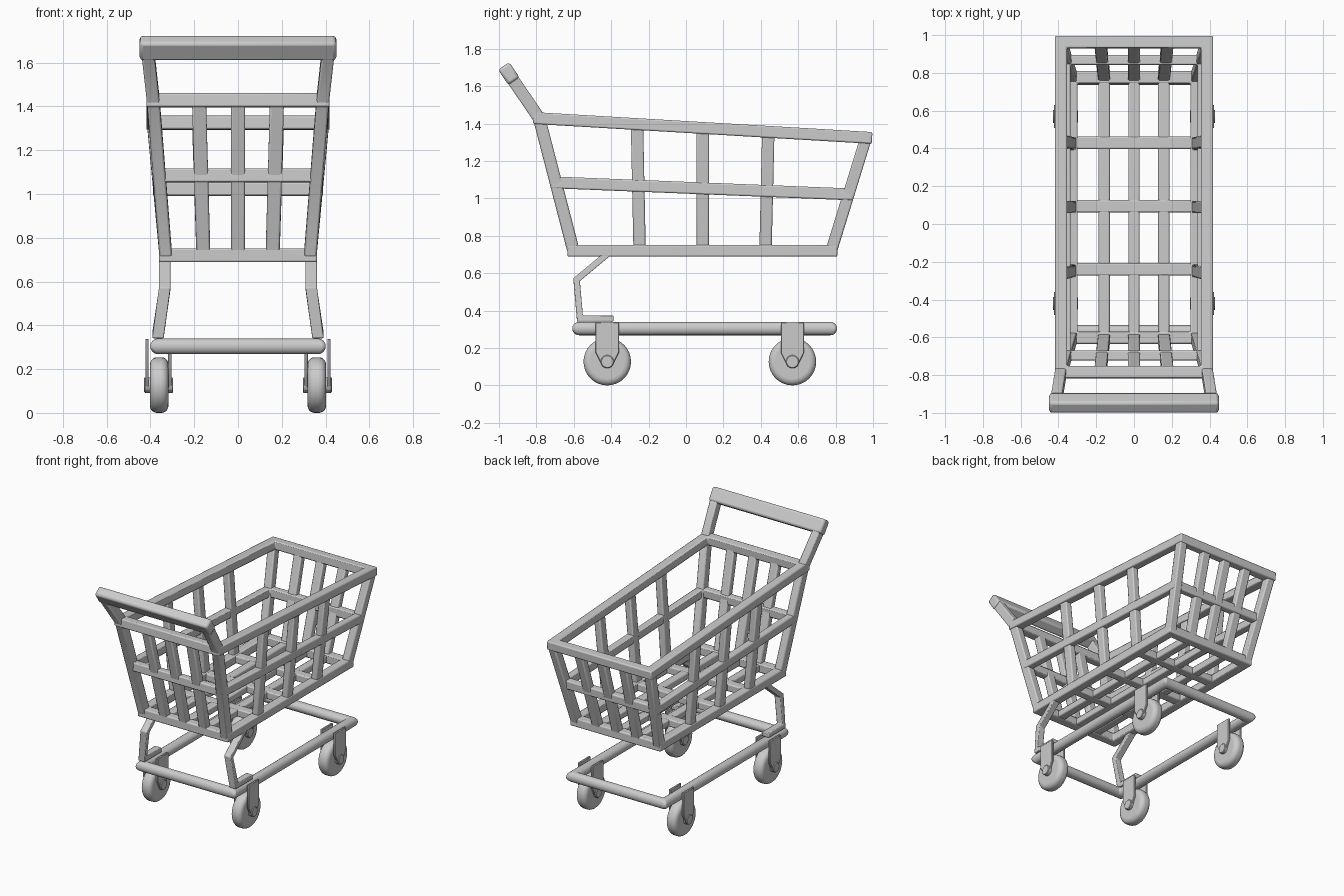
import bpy, bmesh, math
from mathutils import Vector, Matrix

if "Cube" in bpy.data.objects:
    bpy.data.objects.remove(bpy.data.objects["Cube"])

X, Y, Z = Vector((1, 0, 0)), Vector((0, 1, 0)), Vector((0, 0, 1))


def finish(bm, name, bevel=0.008, segs=2, mirror=False):
    bmesh.ops.recalc_face_normals(bm, faces=bm.faces)
    me = bpy.data.meshes.new(name)
    bm.to_mesh(me)
    bm.free()
    ob = bpy.data.objects.new(name, me)
    bpy.context.collection.objects.link(ob)
    if mirror:
        m = ob.modifiers.new("mirror", 'MIRROR')
        m.use_mirror_merge = False
    if bevel:
        b = ob.modifiers.new("bevel", 'BEVEL')
        b.width, b.segments = bevel, segs
        b.limit_method, b.angle_limit = 'ANGLE', math.radians(40)
    bpy.ops.object.select_all(action='DESELECT')
    ob.select_set(True)
    bpy.context.view_layer.objects.active = ob
    bpy.ops.object.shade_smooth_by_angle(angle=math.radians(35))
    return ob


def rect(w, t):
    return [(-w/2, -t/2), (w/2, -t/2), (w/2, t/2), (-w/2, t/2)]


def sweep(bm, pts, section, n, closed=False):
    """Mitred sweep; section x runs along n, section y across the path."""
    pts = [Vector(p) for p in pts]
    k = len(pts)
    rings = []
    for i, p in enumerate(pts):
        a = p - pts[i-1] if (i or closed) else pts[1] - p
        b = pts[(i+1) % k] - p if (i < k-1 or closed) else a
        sa, sb = n.cross(a).normalized(), n.cross(b).normalized()
        m = (sa + sb) / (1 + sa.dot(sb))
        rings.append([bm.verts.new(p + n*u + m*v) for u, v in section])
    s = len(section)
    for i in range(k if closed else k-1):
        r, q = rings[i], rings[(i+1) % k]
        for j in range(s):
            bm.faces.new((r[j], r[(j+1) % s], q[(j+1) % s], q[j]))
    if not closed:
        bm.faces.new(rings[0])
        bm.faces.new(rings[-1])


def bar(name, pts, section, n, closed=False, **kw):
    bm = bmesh.new()
    sweep(bm, pts, section, n, closed)
    return finish(bm, name, **kw)


# Basket levels: half width, handle-end (y, z), far-end (y, z)
LEVELS = {"bottom": (0.33, -0.602, 0.72, 0.777, 0.72),
          "middle": (0.362, -0.697, 1.085, 0.868, 1.022),
          "top": (0.387, -0.785, 1.428, 0.963, 1.325)}
bot, top = LEVELS["bottom"], LEVELS["top"]


def top_z(y):
    return top[2] + (top[4] - top[2]) * (y - top[1]) / (top[3] - top[1])


# Basket rims
for key, (hx, y0, z0, y1, z1) in LEVELS.items():
    n = X.cross(Vector((0, y1 - y0, z1 - z0))).normalized()
    w = 0.052 if key == "middle" else 0.064
    bar("basket_rim_" + key, [(-hx, y0, z0), (hx, y0, z0), (hx, y1, z1), (-hx, y1, z1)],
        rect(0.063, w), n, True)

# Corner posts; the handle-end ones continue up as handle arms
bar("handle_post", [(bot[0], bot[1], bot[2]), (top[0], top[1], top[2]), (0.417, -0.968, 1.697)],
    rect(0.058, 0.066), X, mirror=True)
bar("far_corner_post", [(bot[0], bot[3], bot[4]), (top[0], top[3], top[4])],
    rect(0.058, 0.062), X, mirror=True)

# Handle grip
arm = Vector((0, -0.183, 0.269)).normalized()
bar("handle_grip", [(-0.449, -0.947, 1.667), (0.449, -0.947, 1.667)],
    rect(0.1, 0.072), arm, bevel=0.015)

# Upright slats on the long sides
bm = bmesh.new()
for yb, yt in ((-0.248, -0.262), (0.09, 0.09), (0.425, 0.44)):
    sweep(bm, [(bot[0], yb, 0.72), (top[0], yt, top_z(yt))], rect(0.066, 0.05), Y)
finish(bm, "side_slats", mirror=True)

# Upright slats on both ends and the floor grid
ends, floor = bmesh.new(), bmesh.new()
for s in (-1, 0, 1):
    for a in (1, 3):
        sweep(ends, [(s*0.158, bot[a], bot[a+1]), (s*0.178, top[a], top[a+1])], rect(0.064, 0.05), X)
    sweep(floor, [(s*0.158, bot[1], 0.72), (s*0.158, bot[3], 0.72)], rect(0.06, 0.05), X)
for y in (-0.24, 0.095, 0.43):
    sweep(floor, [(-bot[0], y, 0.72), (bot[0], y, 0.72)], rect(0.066, 0.054), Y)
finish(ends, "end_slats")
finish(floor, "floor_grid")

# Bent legs carrying the basket
bar("support_leg", [(0.335, -0.405, 0.715), (0.335, -0.585, 0.565), (0.365, -0.567, 0.358),
                    (0.365, -0.388, 0.358)], rect(0.052, 0.034), X, bevel=0.005, mirror=True)

# Lower tube frame
tube = [(0.036*math.cos(math.tau*i/16), 0.036*math.sin(math.tau*i/16)) for i in range(16)]
bar("lower_frame", [(-0.365, -0.572, 0.304), (0.365, -0.572, 0.304), (0.365, 0.772, 0.304),
                    (-0.365, 0.772, 0.304)], tube, Z, True, bevel=0.012)


def disc(name, x, y, r, depth, bevel, segs):
    bm = bmesh.new()
    mat = Matrix.Translation((x, y, 0.127)) @ Matrix.Rotation(math.pi/2, 4, 'Y')
    bmesh.ops.create_cone(bm, cap_ends=True, segments=32, radius1=r, radius2=r,
                          depth=depth, matrix=mat)
    finish(bm, name, bevel, segs, mirror=True)


# Casters: tyre, axle and a pair of fork plates
PLATE = [(-0.062, 0.338), (0.062, 0.338), (0.062, 0.175), (0.025, 0.1), (-0.025, 0.1), (-0.062, 0.175)]
for tag, y in (("front", -0.421), ("rear", 0.569)):
    disc(tag + "_wheel", 0.36, y, 0.127, 0.084, 0.032, 5)
    disc(tag + "_axle", 0.363, y, 0.035, 0.134, 0.004, 1)
    bm = bmesh.new()
    for x in (0.304, 0.408):
        f = bm.faces.new([bm.verts.new((x, y + py, pz)) for py, pz in PLATE])
        g = bmesh.ops.extrude_face_region(bm, geom=[f])["geom"]
        bmesh.ops.translate(bm, vec=(0.015, 0, 0),
                            verts=[v for v in g if isinstance(v, bmesh.types.BMVert)])
        bm.faces.new([bm.verts.new(v.co) for v in f.verts]) if not f.is_valid else None
    finish(bm, tag + "_fork", 0.003, 1, mirror=True)
